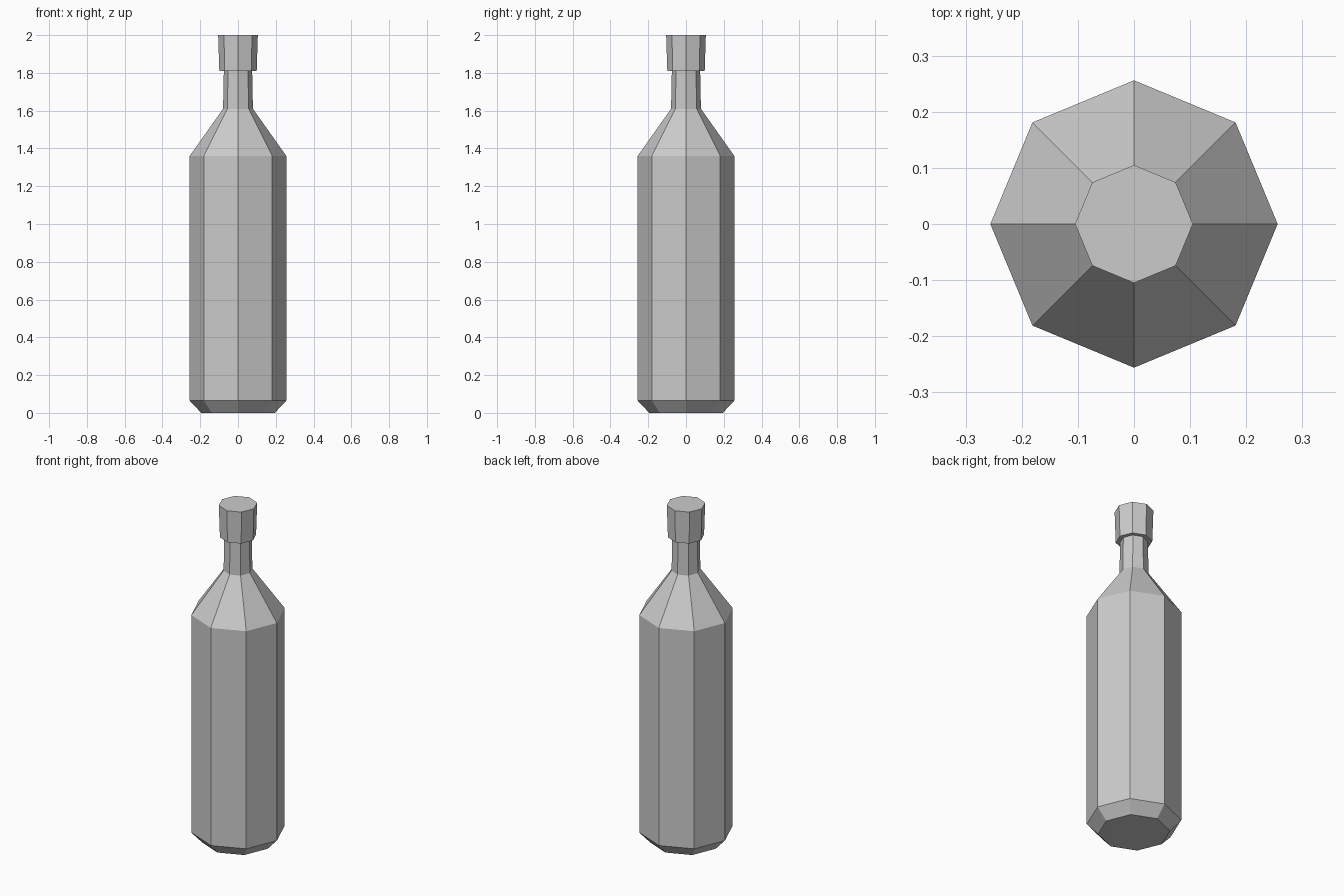
import bpy, bmesh
from math import cos, sin, pi

if "Cube" in bpy.data.objects:
    bpy.data.objects.remove(bpy.data.objects["Cube"])

SIDES = 8


def lathe(name, profile):
    """Spin (radius, z) points into a closed, flat-faced solid."""
    bm = bmesh.new()
    rings = [[bm.verts.new((r * cos(2 * pi * i / SIDES), r * sin(2 * pi * i / SIDES), z))
              for i in range(SIDES)] for r, z in profile]
    for low, high in zip(rings, rings[1:]):
        for i in range(SIDES):
            j = (i + 1) % SIDES
            bm.faces.new((low[i], low[j], high[j], high[i]))
    bm.faces.new(rings[0][::-1])
    bm.faces.new(rings[-1])
    mesh = bpy.data.meshes.new(name)
    bm.to_mesh(mesh)
    bm.free()
    obj = bpy.data.objects.new(name, mesh)
    bpy.context.collection.objects.link(obj)
    return obj


# One continuous shell: bevelled base, body, shoulder, neck, stepped lip, top
lathe("bottle", [
    (0.195, 0.0), (0.256, 0.065), (0.256, 1.36), (0.079, 1.61),
    (0.075, 1.81), (0.099, 1.81), (0.105, 2.0),
])
